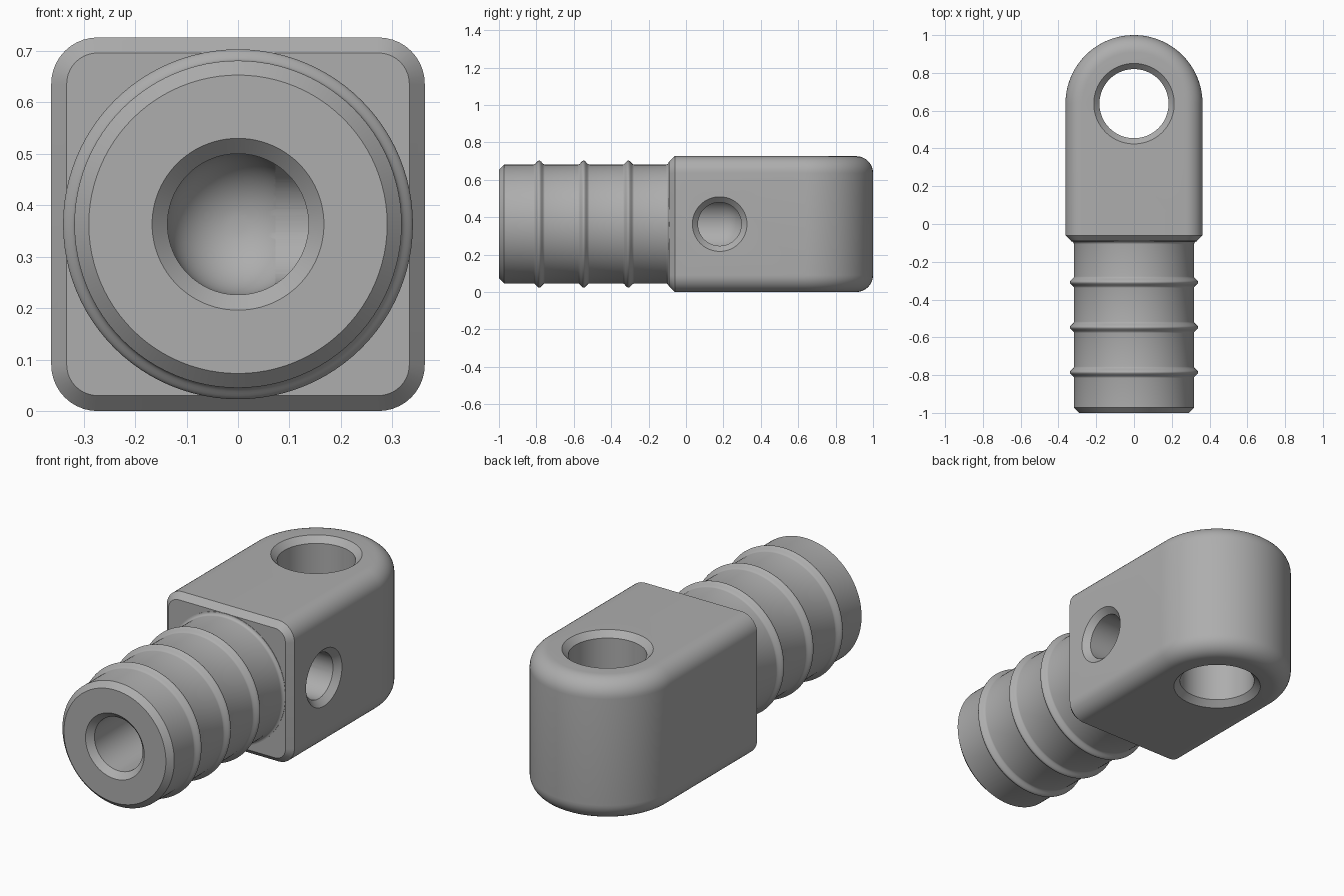
import bpy, bmesh
from math import pi, sin, cos
from mathutils import Matrix

if "Cube" in bpy.data.objects:
    bpy.data.objects.remove(bpy.data.objects["Cube"], do_unlink=True)

HALF = 0.363          # half width and half height of the body
FRONT = -0.09         # y of the body's front face
EYE_Y = 1 - HALF      # centre of the rounded end
PORT_Y = 0.18         # centre of the side port

grey = bpy.data.materials.new("plain grey")
grey.use_nodes = True
grey.diffuse_color = (0.42, 0.42, 0.42, 1)
grey.node_tree.nodes["Principled BSDF"].inputs["Base Color"].default_value = (0.42, 0.42, 0.42, 1)


def add_object(name, bm):
    bmesh.ops.recalc_face_normals(bm, faces=bm.faces)
    mesh = bpy.data.meshes.new(name)
    bm.to_mesh(mesh)
    bm.free()
    mesh.materials.append(grey)
    obj = bpy.data.objects.new(name, mesh)
    bpy.context.collection.objects.link(obj)
    return obj


def lathe(name, profile, matrix, steps=96):
    """Closed solid turned about its own z axis from (radius, height) points."""
    bm = bmesh.new()
    rings = []
    for r, h in profile:
        rings.append([bm.verts.new((r * cos(2 * pi * i / steps), r * sin(2 * pi * i / steps), h))
                      for i in range(steps)])
    for a, b in zip(rings, rings[1:]):
        for i in range(steps):
            j = (i + 1) % steps
            bm.faces.new((a[i], a[j], b[j], b[i]))
    bm.faces.new(rings[0])
    bm.faces.new(rings[-1])
    bm.transform(matrix)
    return add_object(name, bm)


def combine(target, other, operation):
    mod = target.modifiers.new(operation.lower(), "BOOLEAN")
    mod.operation = operation
    mod.solver = "EXACT"
    mod.object = other
    bpy.context.view_layer.objects.active = target
    bpy.ops.object.modifier_apply(modifier=mod.name)
    bpy.data.objects.remove(other, do_unlink=True)


# Body: U-shaped block with rounded rim and chamfered front
bm = bmesh.new()
outline = [(HALF, FRONT)]
outline += [(HALF * cos(pi * i / 48), EYE_Y + HALF * sin(pi * i / 48)) for i in range(49)]
outline += [(-HALF, FRONT)]
base = bm.faces.new([bm.verts.new((x, y, 0)) for x, y in outline])
top = bmesh.ops.extrude_face_region(bm, geom=[base])["geom"]
bmesh.ops.translate(bm, vec=(0, 0, 2 * HALF),
                    verts=[v for v in top if isinstance(v, bmesh.types.BMVert)])


def at_front(edge):
    return all(abs(v.co.y - FRONT) < 1e-4 for v in edge.verts)


rim = [e for e in bm.edges
       if abs(e.verts[0].co.z - e.verts[1].co.z) < 1e-4 and not at_front(e)]
bmesh.ops.bevel(bm, geom=rim, offset=0.09, segments=10, profile=0.5, affect="EDGES")
front_rim = [e for e in bm.edges if at_front(e)]
bmesh.ops.bevel(bm, geom=front_rim, offset=0.03, segments=1, affect="EDGES")
body = add_object("eyelet_body", bm)

# Shank: turned cylinder with chamfered tip, three ribs and a small base fillet
R = 0.318
profile = [(R - 0.028, -1), (R, -0.972)]
for centre in (-0.785, -0.547, -0.308):
    for k in range(-8, 9):
        profile.append((R + 0.011 * (1 + cos(pi * k / 8)), centre + 0.03 * k / 8))
profile += [(R + 0.016 * (1 - cos(pi * k / 12)), FRONT - 0.018 + 0.016 * sin(pi * k / 12))
            for k in range(7)]
profile.append((R + 0.01, 0))
along_y = Matrix.Translation((0, 0, HALF)) @ Matrix.Rotation(-pi / 2, 4, "X")
combine(body, lathe("shank", profile, along_y), "UNION")

# Eye hole: straight through, countersunk top and bottom
C = 0.03
eye = [(0.253, -0.04), (0.183, C), (0.183, 2 * HALF - C), (0.253, 2 * HALF + 0.04)]
combine(body, lathe("eye_cutter", eye, Matrix.Translation((0, EYE_Y, 0))), "DIFFERENCE")

# Main bore: countersunk mouth, ending in a round bottom behind the side port
B = 0.137
bore = [(B + 0.05, -1.02), (B, -1 + C)]
bore += [(B * cos(pi * k / 26), PORT_Y + B * sin(pi * k / 26)) for k in range(13)]
combine(body, lathe("bore_cutter", bore, along_y), "DIFFERENCE")

# Side port: on the +x side only, opening into the bore
P = 0.116
port = [(P, 0), (P, HALF - C), (P + 0.06, HALF + C)]
along_x = Matrix.Translation((0, PORT_Y, HALF)) @ Matrix.Rotation(pi / 2, 4, "Y")
combine(body, lathe("port_cutter", port, along_x), "DIFFERENCE")

# Smooth shading with crisp chamfers
bpy.ops.object.select_all(action="DESELECT")
body.select_set(True)
bpy.context.view_layer.objects.active = body
bpy.ops.object.shade_smooth_by_angle(angle=pi / 6)
